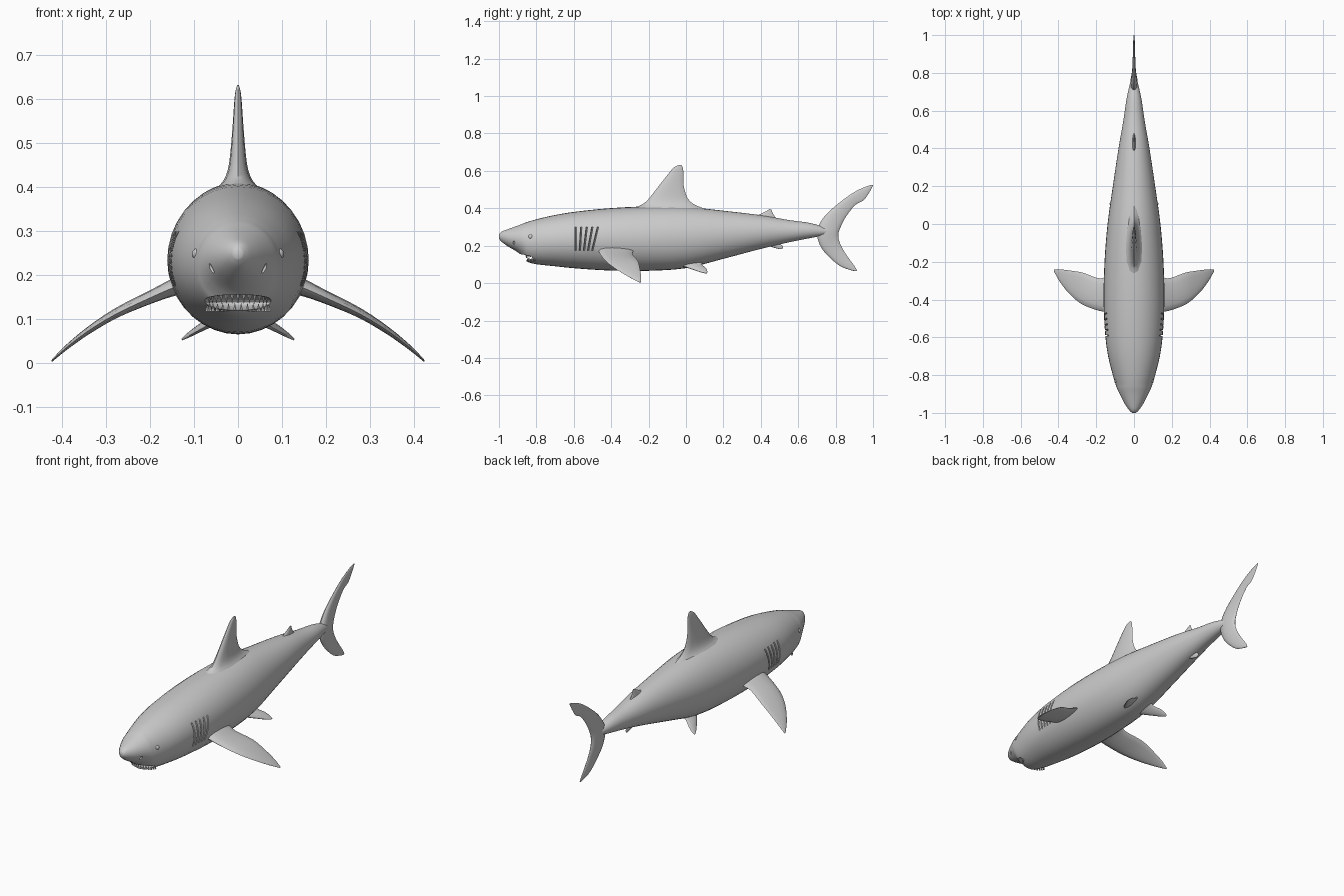
import bpy, bmesh, math
from mathutils import Vector, Matrix

if "Cube" in bpy.data.objects:
    bpy.data.objects.remove(bpy.data.objects["Cube"])


def smooth_rows(rows, steps):
    """Catmull-Rom interpolation of equal-length number rows."""
    out = []
    for i in range(len(rows) - 1):
        a, b, c, d = (rows[min(max(i + k, 0), len(rows) - 1)] for k in (-1, 0, 1, 2))
        for s in range(steps):
            t = s / steps
            out.append([0.5 * (2 * q + (r - p) * t + (2 * p - 5 * q + 4 * r - u) * t * t
                               + (3 * q - p - 3 * r + u) * t ** 3)
                        for p, q, r, u in zip(a, b, c, d)])
    return out + [list(rows[-1])]


def add_object(name, bm, mirror=False):
    bmesh.ops.recalc_face_normals(bm, faces=bm.faces)
    mesh = bpy.data.meshes.new(name)
    bm.to_mesh(mesh)
    bm.free()
    ob = bpy.data.objects.new(name, mesh)
    bpy.context.collection.objects.link(ob)
    if mirror:
        ob.modifiers.new("mirror", 'MIRROR').use_mirror_merge = False
    return ob


def loft(bm, rings):
    rows = [[bm.verts.new(p) for p in ring] for ring in rings]
    n = len(rows[0])
    for a, b in zip(rows, rows[1:]):
        for i in range(n):
            j = (i + 1) % n
            bm.faces.new((a[i], a[j], b[j], b[i]))
    bm.faces.new(rows[0])
    bm.faces.new(rows[-1][::-1])


def blade(bm, rows, normal, steps=3, sides=14):
    """Loft lens sections; row = leading xyz, trailing xyz, half thickness."""
    normal = Vector(normal).normalized()
    rings = []
    for r in smooth_rows(rows, steps):
        lead, trail, t = Vector(r[:3]), Vector(r[3:6]), r[6]
        ring = []
        for k in range(sides):
            a = math.tau * k / sides
            c = (1 - math.cos(a)) / 2
            ring.append(lead.lerp(trail, c) + normal * t * math.sin(a) * (1.2 - 0.5 * c))
        rings.append(ring)
    loft(bm, rings)


def fin(name, rows, normal=(1, 0, 0), mirror=False):
    bm = bmesh.new()
    blade(bm, rows, normal)
    return add_object(name, bm, mirror)


def midline_fin(name, rows):
    """Fin in the x = 0 plane; row = lead y, lead z, trail y, trail z, half thickness."""
    return fin(name, [(0, a, b, 0, c, d, t) for a, b, c, d, t in rows])


# Body sections: y, top z, bottom z, half width
BODY = [(-1, .26, .238, .01), (-.985, .275, .22, .026), (-.95, .289, .195, .05),
        (-.9, .307, .165, .076), (-.87, .319, .137, .09), (-.85, .326, .115, .097),
        (-.8, .341, .101, .112), (-.7, .364, .09, .137), (-.58, .383, .078, .153),
        (-.4, .401, .067, .161), (-.2, .41, .066, .156), (0, .407, .08, .14),
        (.2, .387, .13, .112), (.4, .363, .183, .082), (.55, .337, .218, .056),
        (.66, .322, .24, .04), (.74, .3, .255, .022), (.79, .283, .262, .008)]


def half_width(y, z):
    for a, b in zip(BODY, BODY[1:]):
        if a[0] <= y <= b[0]:
            t = (y - a[0]) / (b[0] - a[0])
            top, low, w = (p + (q - p) * t for p, q in zip(a[1:], b[1:]))
            k = (2 * z - top - low) / (top - low)
            return w * math.sqrt(max(0, 1 - k * k))
    return 0


bm = bmesh.new()
rings = []
for y, top, low, w in smooth_rows(BODY, 3):
    rings.append([(w * math.cos(math.tau * k / 36), y,
                   (top + low) / 2 + (top - low) / 2 * math.sin(math.tau * k / 36))
                  for k in range(36)])
loft(bm, rings)
body = add_object("body", bm)

# Mouth, nostril and gill slit cutters
bm = bmesh.new()
bmesh.ops.create_uvsphere(bm, u_segments=32, v_segments=16, radius=1, matrix=(
    Matrix.Translation((0, -.862, .138)) @ Matrix.Diagonal((.086, .085, .018, 1))))
mouth = add_object("mouth_cutter", bm)

bm = bmesh.new()
for i in range(5):
    y0 = -.59 + i * .026
    rows = []
    for k in range(6):
        z = .175 + .025 * k
        y = y0 + (k - 2.5) * .0015 * i
        x = half_width(y, z)
        rows.append((x - .012, y, z, x + .02, y, z, .004))
    blade(bm, rows, (0, 1, 0), steps=1, sides=8)
x = half_width(-.92, .215)
bmesh.ops.create_uvsphere(bm, u_segments=10, v_segments=6, radius=1, matrix=(
    Matrix.Translation((x, -.92, .215)) @ Matrix.Rotation(.5, 4, 'Y')
    @ Matrix.Diagonal((.008, .006, .012, 1))))
slits = add_object("slit_cutter", bm, mirror=True)

bpy.context.view_layer.objects.active = body
for cutter in (mouth, slits):
    mod = body.modifiers.new("cut", 'BOOLEAN')
    mod.operation = 'DIFFERENCE'
    mod.solver = 'EXACT'
    mod.object = cutter
    bpy.ops.object.modifier_apply(modifier=mod.name)
    bpy.data.objects.remove(cutter)

# Teeth along both jaws
for name, count, z, tall, reach in (("upper_teeth", 15, .145, -.024, .058),
                                    ("lower_teeth", 14, .127, .02, .05)):
    bm = bmesh.new()
    for i in range(count):
        t = math.radians(-75 + 150 * i / (count - 1))
        pos = (.072 * math.sin(t), -.797 - reach * math.cos(t), z)
        flip = Matrix.Rotation(math.pi if tall < 0 else 0, 4, 'X')
        bmesh.ops.create_cone(bm, cap_ends=True, segments=6, radius1=.005, radius2=0,
                              depth=abs(tall), matrix=Matrix.Translation(pos) @ flip)
    add_object(name, bm)

# Eyes
bm = bmesh.new()
bmesh.ops.create_uvsphere(bm, u_segments=16, v_segments=10, radius=.013, matrix=(
    Matrix.Translation((half_width(-.83, .248) - .008, -.83, .248))))
add_object("eyes", bm, mirror=True)

# Midline fins
midline_fin("dorsal_fin", [
    (-.31, .385, .14, .375, .062), (-.27, .405, .1, .397, .045), (-.235, .42, .045, .42, .031),
    (-.2, .45, .008, .455, .021), (-.145, .52, -.012, .52, .014), (-.09, .59, -.014, .59, .009),
    (-.065, .618, -.017, .618, .006), (-.04, .632, -.025, .631, .002)])
midline_fin("second_dorsal_fin", [
    (.36, .35, .51, .325, .014), (.39, .366, .48, .35, .009),
    (.425, .383, .463, .375, .005), (.445, .395, .457, .394, .002)])
midline_fin("anal_fin", [
    (.42, .215, .5, .235, .012), (.44, .2, .505, .21, .008),
    (.475, .188, .518, .197, .005), (.505, .181, .516, .183, .002)])
midline_fin("tail_fin", [
    (.997, .526, 1, .521, .002), (.965, .517, .983, .49, .004), (.915, .495, .95, .443, .005),
    (.86, .46, .905, .418, .007), (.79, .405, .853, .352, .01), (.735, .35, .826, .298, .015),
    (.7, .28, .815, .265, .02), (.715, .205, .818, .228, .015), (.755, .15, .838, .182, .01),
    (.82, .093, .875, .126, .007), (.875, .071, .903, .088, .004), (.905, .064, .914, .066, .002)])

# Paired fins
fin("pectoral_fins", [
    (.1, -.485, .185, .1, -.27, .185, .026), (.145, -.468, .172, .145, -.28, .172, .02),
    (.2, -.455, .148, .19, -.287, .155, .015), (.28, -.422, .11, .27, -.258, .12, .011),
    (.345, -.367, .07, .335, -.247, .078, .008), (.395, -.302, .031, .39, -.24, .036, .005),
    (.424, -.25, .004, .424, -.24, .004, .002)], (.45, 0, .9), True)
fin("pelvic_fins", [
    (.03, -.05, .105, .03, .09, .125, .016), (.06, -.01, .09, .06, .085, .1, .011),
    (.09, .035, .074, .09, .105, .082, .008), (.115, .075, .06, .115, .114, .064, .005),
    (.128, .102, .053, .128, .112, .053, .002)], (.5, 0, .87), True)

# Smooth shading
bpy.ops.object.select_all(action='SELECT')
bpy.ops.object.shade_smooth_by_angle(angle=math.radians(45))
